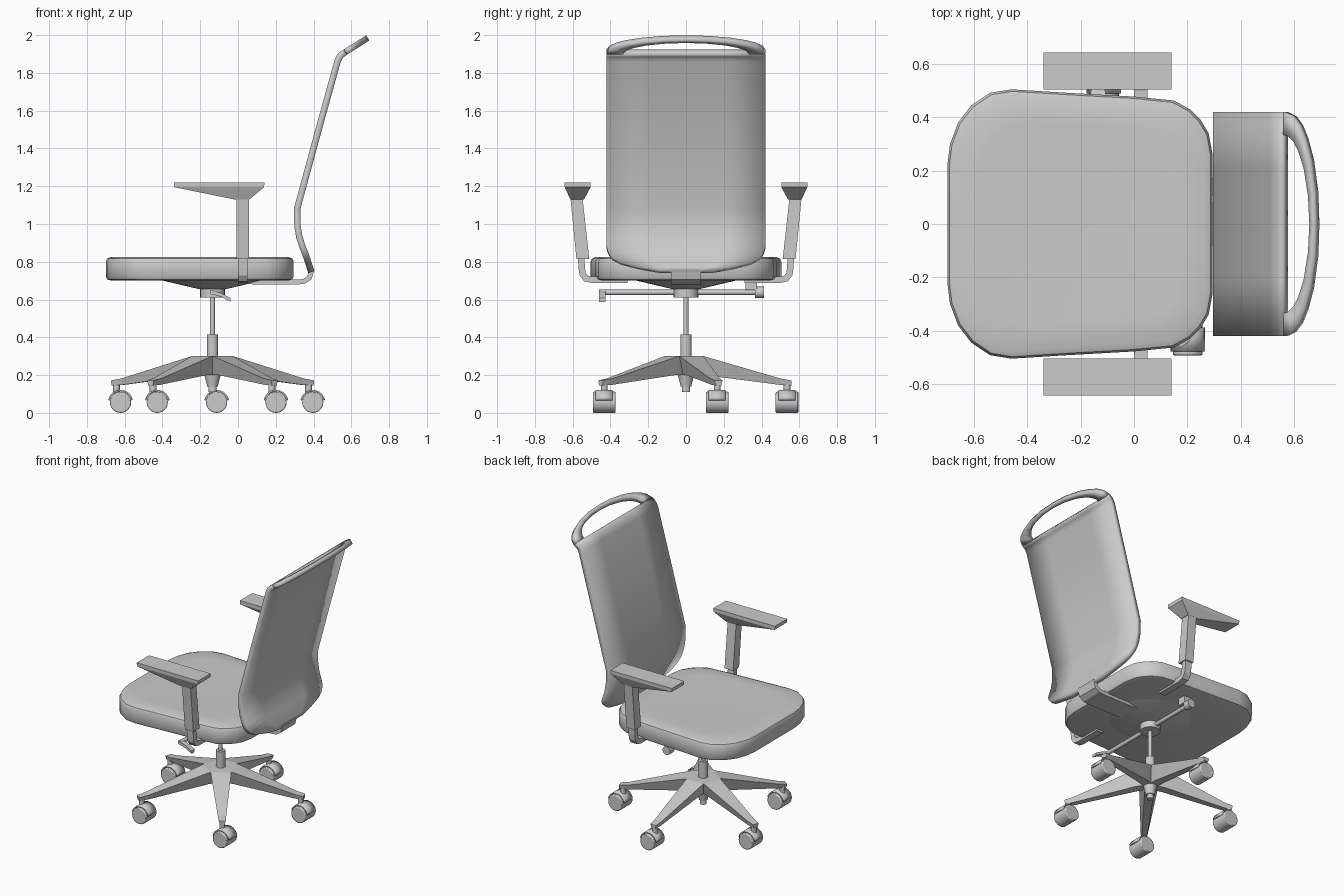
import bpy, bmesh, math
from mathutils import Vector, Matrix

if "Cube" in bpy.data.objects:
    bpy.data.objects.remove(bpy.data.objects["Cube"])

CX = -0.135  # column axis


def finish(name, bm, smooth=None, bevel=0, solid=0):
    bmesh.ops.recalc_face_normals(bm, faces=bm.faces)
    me = bpy.data.meshes.new(name)
    bm.to_mesh(me)
    bm.free()
    ob = bpy.data.objects.new(name, me)
    bpy.context.collection.objects.link(ob)
    if solid:
        m = ob.modifiers.new("solid", 'SOLIDIFY')
        m.thickness, m.offset, m.use_even_offset = solid, 0, True
    if bevel:
        m = ob.modifiers.new("bevel", 'BEVEL')
        m.width, m.segments, m.limit_method = bevel, 2, 'ANGLE'
    if smooth:
        bpy.context.view_layer.objects.active = ob
        ob.select_set(True)
        bpy.ops.object.shade_smooth_by_angle(angle=math.radians(smooth))
        ob.select_set(False)
    return ob


def loft(name, rings, caps=True, closed=True, **kw):
    """Skin a list of point rings."""
    bm = bmesh.new()
    vs = [[bm.verts.new(p) for p in r] for r in rings]
    n = len(rings[0])
    for a, b in zip(vs, vs[1:]):
        for i in range(n if closed else n - 1):
            j = (i + 1) % n
            bm.faces.new((a[i], a[j], b[j], b[i]))
    if caps and closed:
        bm.faces.new(vs[0])
        bm.faces.new(vs[-1])
    return finish(name, bm, **kw)


def rod(name, p, q, r1, r2=None, seg=24, bevel=0):
    p, q = Vector(p), Vector(q)
    bm = bmesh.new()
    rot = (q - p).to_track_quat('Z', 'Y').to_matrix().to_4x4()
    bmesh.ops.create_cone(bm, cap_ends=True, segments=seg, radius1=r1, radius2=r1 if r2 is None else r2,
                          depth=(q - p).length, matrix=Matrix.Translation((p + q) / 2) @ rot)
    return finish(name, bm, smooth=35, bevel=bevel)


def rect(x0, x1, y0, y1, z):
    return [(x0, y0, z), (x1, y0, z), (x1, y1, z), (x0, y1, z)]


# Seat cushion: rounded outline lofted through inset levels
half = [(.295, .12), (.295, .26), (.28, .34), (.25, .39), (.21, .43), (.15, .463), (0, .478),
        (-.25, .492), (-.46, .505), (-.54, .492), (-.61, .445), (-.66, .38), (-.69, .30), (-.70, .22), (-.70, .1)]
outline = half + [(x, -y) for x, y in reversed(half)]
levels = [(.94, .70), (.985, .707), (1, .72), (1, .80), (.985, .817), (.94, .826), (.75, .826), (.4, .82)]
loft("seat", [[(-.2 + (x + .2) * s, y * s, z) for x, y in outline] for s, z in levels], smooth=35)
rod("seat_underside", (CX, 0, .655), (CX, 0, .702), .07, .27, 32)

# Column
rod("column_collar", (CX, 0, .61), (CX, 0, .665), .065)
rod("gas_rod", (CX, 0, .40), (CX, 0, .62), .013)
rod("column_sleeve", (CX, 0, .20), (CX, 0, .415), .03)
rod("column_taper", (CX, 0, .14), (CX, 0, .21), .028, .045)
rod("column_foot", (CX, 0, .11), (CX, 0, .20), .022)

# Tilt lever with paddle and knob
rod("lever_rod", (CX, -.455, .638), (CX, .37, .638), .014, seg=16)
rod("lever_knob", (CX, .365, .638), (CX, .412, .638), .03)
loft("lever_block", [rect(CX - .03, CX + .03, .315, .375, z) for z in (.65, .705)])
loft("lever_paddle", [[(x, y, z + d) for y, d in ((-.46, -.01), (-.425, -.01), (-.425, .01), (-.46, .01))]
                      for x, z in ((CX - .01, .642), (-.09, .625), (-.04, .598))])

# Five-star base with casters
for k in range(5):
    a = math.radians(90 + 72 * k)
    c, s = math.cos(a), math.sin(a)
    rings = []
    for r, w, wb, top, bot in ((0, .06, .03, .30, .205), (.095, .066, .03, .30, .20), (.50, .027, .018, .182, .148),
                               (.558, .022, .015, .172, .146)):
        rings.append([(CX + r * c - t * s, r * s + t * c, z)
                      for t, z in ((-w, top), (w, top), (wb, bot), (-wb, bot))])
    loft("base_leg", rings)
    x, y = CX + .535 * c, .535 * s
    rod("caster_stem", (x, y, .09), (x, y, .155), .018, seg=16)
    x += .022
    rod("caster_wheel", (x, y - .06, .056), (x, y + .06, .056), .056, seg=28, bevel=.006)
    hood = [(math.cos(math.radians(t)) * .062, math.sin(math.radians(t)) * .062) for t in range(10, 171, 16)]
    loft("caster_hood", [[(x + u, y + d, .056 + v) for u, v in hood] for d in (-.045, .045)],
         closed=False, solid=.008, smooth=35)

# Backrest panel: half-width along its side profile
prof = [(.388, .745, .14), (.382, .765, .25), (.374, .79, .345), (.366, .815, .39), (.355, .845, .412),
        (.343, .875, .42), (.325, .93, .42), (.315, .99, .42), (.313, 1.08, .42), (.42, 1.475, .42),
        (.528, 1.865, .42), (.538, 1.885, .42), (.55, 1.898, .42), (.568, 1.91, .42)]
loft("backrest", [[(x, w * t, z) for t in (-1, -.5, 0, .5, 1)] for x, z, w in prof],
     closed=False, solid=.034, smooth=35)

# Handle loop across the top of the back
arc = [(.42, .57, .335), (.405, .60, .33), (.37, .626, .31), (.32, .646, .275), (.24, .667, .21), (.12, .683, .105)]
arc = arc + [(0, .687, 0)] + [(-y, x, -i) for y, x, i in reversed(arc)]


def handle_z(x):
    return 1.91 + (x - .568) * .63


rings = []
for y, xo, yi in arc:
    xi = .568 + .098 * math.sqrt(max(0, 1 - (yi / .335) ** 2))
    rings.append([(xo, y, handle_z(xo)), (xi, yi, handle_z(xi))])
loft("back_handle", rings, closed=False, solid=.032, smooth=35)

# Bracket joining back to seat
path = [(-.02, .698), (.1, .693), (.32, .693), (.35, .697), (.378, .715), (.392, .765)]
loft("back_bracket", [[(x, -.08, z), (x, .08, z)] for x, z in path], closed=False, solid=.026)

# Arms on both sides
for s in (1, -1):
    path = [(.31, .705), (.50, .705), (.53, .712), (.547, .735), (.552, .77), (.556, .84)]
    loft("arm_bracket", [[(0, s * y, z), (.05, s * y, z)] for y, z in path], closed=False, solid=.034)
    loft("arm_post", [rect(-.008, .058, s * y0, s * y1, z) for y0, y1, z in ((.512, .58, .815), (.548, .612, 1.14))])
    loft("armrest", [rect(-.02, .06, s * .54, s * .612, 1.13), rect(-.338, .138, s * .505, s * .642, 1.195),
                     rect(-.34, .14, s * .505, s * .643, 1.22)])
